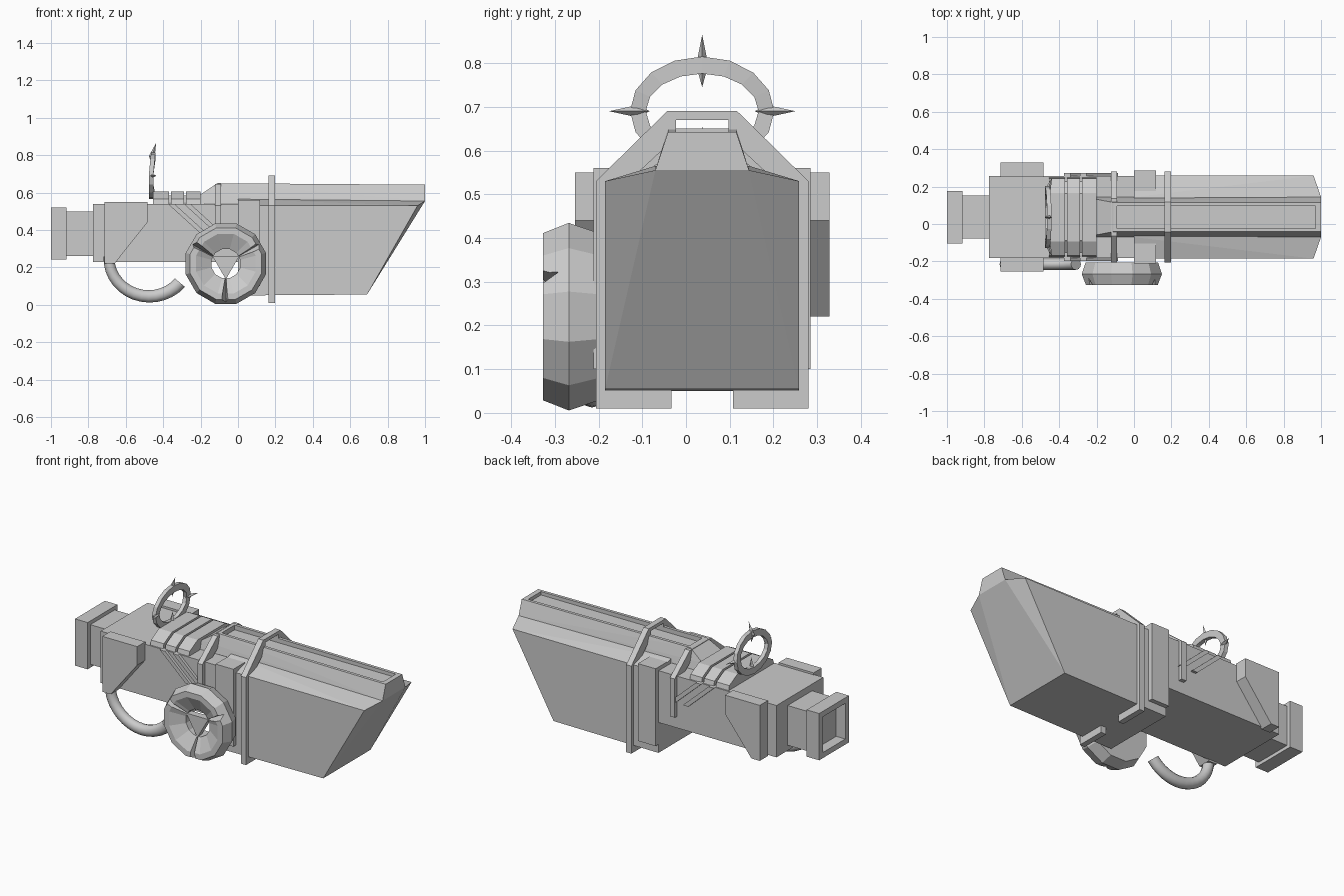
import bpy, bmesh, math
from mathutils import Vector, Matrix

if "Cube" in bpy.data.objects:
    bpy.data.objects.remove(bpy.data.objects["Cube"])

YC = 0.037  # plane of symmetry of the main body


def finish(name, bm):
    bmesh.ops.recalc_face_normals(bm, faces=bm.faces)
    me = bpy.data.meshes.new(name)
    bm.to_mesh(me)
    bm.free()
    ob = bpy.data.objects.new(name, me)
    bpy.context.collection.objects.link(ob)
    return ob


def prism(name, pts, a, b, axis):
    """Extrude a 2D profile: axis 'y' takes (x, z), axis 'x' takes (y, z) about YC."""
    bm = bmesh.new()
    place = (lambda p, t: (p[0], YC + t, p[1])) if axis == 'y' else (lambda p, t: (t, YC + p[0], p[1]))
    lo = [bm.verts.new(place(p, a)) for p in pts]
    hi = [bm.verts.new(place(p, b)) for p in pts]
    bm.faces.new(lo)
    bm.faces.new(hi[::-1])
    n = len(pts)
    for i in range(n):
        j = (i + 1) % n
        bm.faces.new((lo[i], hi[i], hi[j], lo[j]))
    return finish(name, bm)


def box(name, x0, x1, y0, y1, z0, z1):
    return prism(name, [(x0, z0), (x1, z0), (x1, z1), (x0, z1)], y0, y1, 'y')


def hull(name, pts):
    """Convex solid symmetric about YC from (x, half width, z) points."""
    bm = bmesh.new()
    for x, w, z in pts:
        for s in (-1, 1):
            bm.verts.new((x, YC + s * w, z))
    bmesh.ops.convex_hull(bm, input=bm.verts)
    bmesh.ops.dissolve_limit(bm, angle_limit=0.01, verts=bm.verts, edges=bm.edges)
    return finish(name, bm)


def cut(ob, cutter):
    m = ob.modifiers.new("cut", 'BOOLEAN')
    m.operation, m.solver, m.object = 'DIFFERENCE', 'EXACT', cutter
    cutter.hide_render = True
    cutter.hide_viewport = True


def arch(name, outer, inner, a, b):
    """Symmetric hoop, open at the bottom, across the body."""
    flip = lambda ps: [(-y, z) for y, z in ps]
    prism(name, outer + flip(outer)[::-1] + flip(inner) + inner[::-1], a, b, 'x')


def sweep_loop(name, rings, closed):
    """Skin a list of equal-length vertex rings."""
    bm = bmesh.new()
    vs = [[bm.verts.new(p) for p in r] for r in rings]
    n, k = len(vs), len(vs[0])
    for i in range(n if closed else n - 1):
        a, b = vs[i], vs[(i + 1) % n]
        for j in range(k):
            bm.faces.new((a[j], a[(j + 1) % k], b[(j + 1) % k], b[j]))
    if not closed:
        bm.faces.new(vs[0])
        bm.faces.new(vs[-1][::-1])
    return finish(name, bm)


# Front housing with slanted nose and sloped shoulders
hull("front_housing", [(0, .222, .05), (.69, .222, .055), (.96, .222, .53), (0, .222, .53),
                       (0, .107, .565), (1.0, .107, .555)])

# Top rail with a long channel
rail = hull("top_rail", [(-.2, .107, .54), (-.2, .095, .59), (-.11, .078, .65),
                         (1.0, .107, .555), (1.0, .078, .642)])
cut(rail, box("rail_channel_cutter", -.09, .97, -.06, .06, .622, .8))

# Rear receiver, neck and hollow butt
box("rear_body", -.775, .05, -.22, .22, .23, .538)
box("neck", -.93, -.77, -.115, .115, .262, .498)
butt = box("butt_block", -1.0, -.917, -.14, .14, .242, .52)
cut(butt, box("butt_cutter", -1.1, -.94, -.105, .105, .275, .487))

# Tall frame around the housing and a smaller rib behind it
arch("main_frame", [(.07, .01), (.243, .01), (.243, .53), (.08, .69)],
     [(.07, .06), (.2, .06), (.2, .5), (.06, .63), (.06, .67)], .163, .197)
arch("rear_rib", [(.2, .3), (.243, .3), (.243, .53), (.1, .645)],
     [(.2, .32), (.2, .5), (.06, .6)], -.122, -.09)

for s, side in ((-1, "front"), (1, "back")):
    def span(lo, hi):
        return sorted((s * lo, s * hi))
    # Side blocks, cheek plates and slanted straps
    box("side_block_" + side, 0, .117, *span(.14, .248), .1, .56)
    prism("cheek_plate_" + side, [(-.715, .22), (-.66, .22), (-.485, .44), (-.485, .55), (-.715, .55)],
          *span(.215, .291), 'y')
    for i, x in enumerate((-.375, -.29)):
        prism(f"strap_{side}_{i}", [(x, .54), (x + .035, .54), (x + .205, .385), (x + .17, .385)],
              *span(.2, .236), 'y')

# Three ridges over the receiver
for i, (a, b) in enumerate(((-.455, -.37), (-.357, -.29), (-.277, -.2))):
    hull(f"top_ridge_{i}", [(x, w, z) for x in (a, b) for w, z in ((.213, .535), (.205, .565), (.13, .605))])
hull("ridge_base", [(x, w, z) for x in (-.45, -.2) for w, z in ((.2, .53), (.125, .585))])

# Curved grip tube
rings = []
for i in range(15):
    t = math.radians(178 + 142 * i / 14)
    c = Vector((-.475 + .215 * math.cos(t), -.215, .25 + .205 * math.sin(t)))
    out = Vector((math.cos(t), 0, math.sin(t)))
    r = .029 + .006 * i / 14
    rings.append([c + out * r * math.cos(q) + Vector((0, .03 * math.sin(q), 0))
                  for q in (2 * math.pi * k / 12 for k in range(12))])
grip = sweep_loop("grip_tube", rings, False)
grip.data.shade_smooth()
bpy.context.view_layer.objects.active = grip
grip.select_set(True)
bpy.ops.object.shade_smooth_by_angle(angle=math.radians(40))

# Faceted drum ring with three grooves and a triangular hub
DX, DZ = -.065, .22
section = [(.08, -.205), (.2, -.205), (.222, -.268), (.198, -.327), (.165, -.327), (.08, -.285)]
drum = sweep_loop("drum", [[(DX + r * math.cos(t), y, DZ + r * math.sin(t)) for r, y in section]
                           for t in (math.radians(15 + 30 * k) for k in range(12))], True)
bm = bmesh.new()
for ang in (30, 150, 270):
    t = math.radians(ang)
    m = Matrix.Translation((DX, 0, DZ)) @ Matrix.Rotation(-t, 4, 'Y')
    a = [bm.verts.new(m @ Vector(p)) for p in ((.06, -.35, -.012), (.06, -.35, .012), (.06, -.268, 0))]
    b = [bm.verts.new(m @ Vector(p)) for p in ((.25, -.35, -.03), (.25, -.35, .03), (.25, -.298, 0))]
    bm.faces.new(a)
    bm.faces.new(b[::-1])
    for i in range(3):
        j = (i + 1) % 3
        bm.faces.new((a[i], a[j], b[j], b[i]))
cut(drum, finish("drum_groove_cutter", bm))
prism("drum_hub", [(DX + .084 * math.cos(math.radians(q)), DZ + .084 * math.sin(math.radians(q)))
                   for q in (30, 150, 270)], -.29 - YC, -.25 - YC, 'y')

# Oval sight ring, its top leaning slightly forward
RZ = .69
rings = []
for k in range(16):
    t = 2 * math.pi * k / 16
    c, s = math.cos(t), math.sin(t)
    rings.append([(-.465 + dx + .012 * max(s, 0), YC + ry * c, RZ + rz * s)
                  for dx, ry, rz in ((-.012, .165, .125), (.012, .165, .125), (.012, .129, .086), (-.012, .129, .086))])
sweep_loop("sight_ring", rings, True)

# Sight spikes: slim double-ended points
for name, d, r0, r1, r2 in (("top", (0, 1), .055, .105, .175), ("left", (-1, 0), .12, .148, .213),
                            ("right", (1, 0), .12, .148, .213), ("bottom", (0, -1), .035, .1, .12)):
    at = lambda r, x, w: (x, YC + d[0] * r + d[1] * w, RZ + d[1] * r + d[0] * w)
    bm = bmesh.new()
    for p in (at(r0, -.455, 0), at(r2, -.438, 0), at(r1, -.477, 0), at(r1, -.445, 0),
              at(r1, -.46, .014), at(r1, -.46, -.014)):
        bm.verts.new(p)
    bmesh.ops.convex_hull(bm, input=bm.verts)
    finish("sight_spike_" + name, bm)
